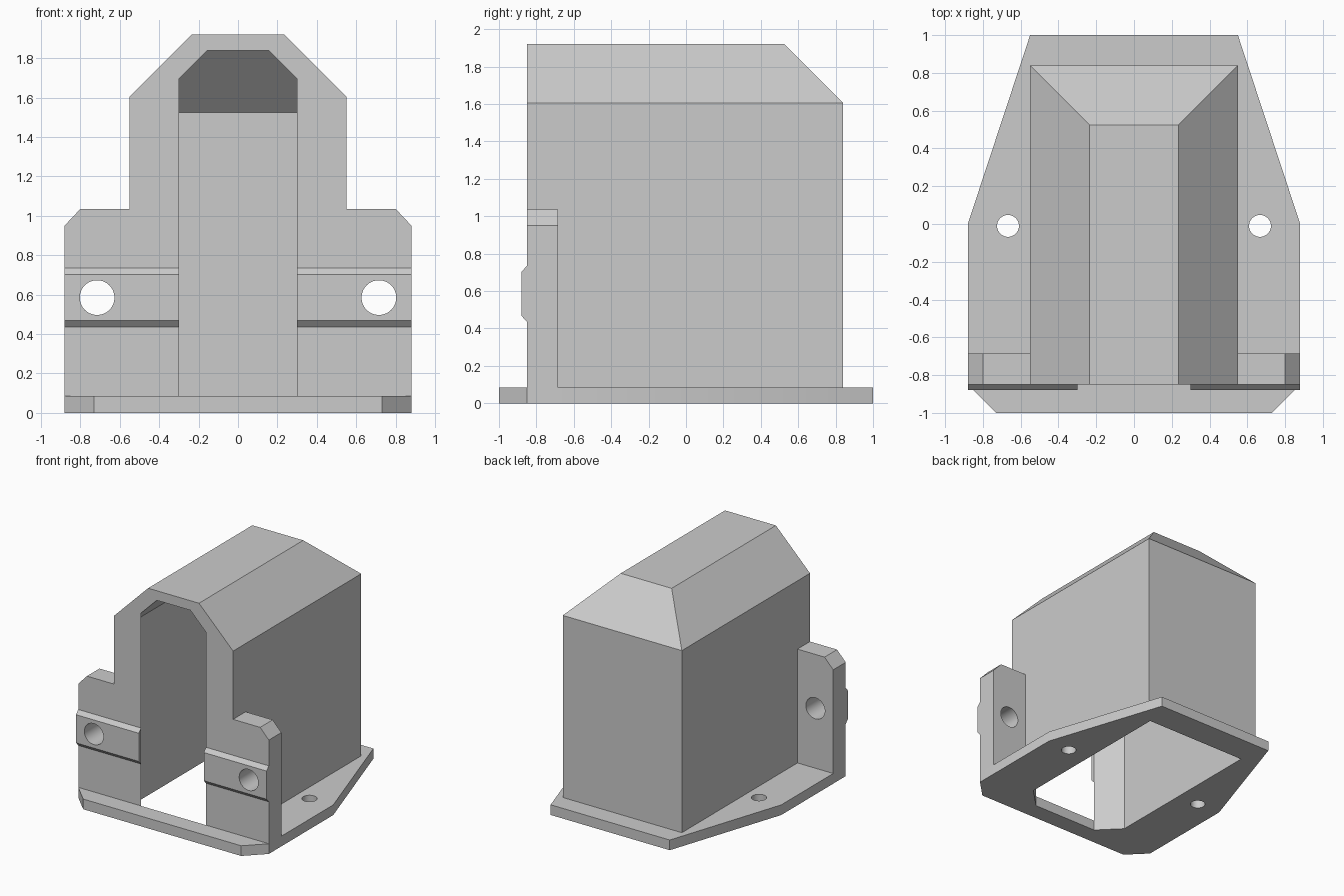
import bpy, bmesh, math
from mathutils import Vector

cube = bpy.data.objects.get("Cube")
if cube:
    bpy.data.objects.remove(cube, do_unlink=True)

grey = bpy.data.materials.new("light_grey")
grey.use_nodes = True
COLOUR = (0.6, 0.6, 0.6, 1)
grey.diffuse_color = COLOUR
grey.node_tree.nodes["Principled BSDF"].inputs["Base Color"].default_value = COLOUR


def loft(name, sections):
    """Solid through a list of matching closed sections."""
    bm = bmesh.new()
    rings = [[bm.verts.new(p) for p in s] for s in sections]
    n = len(rings[0])
    bm.faces.new(rings[0])
    bm.faces.new(rings[-1])
    for a, b in zip(rings, rings[1:]):
        for i in range(n):
            j = (i + 1) % n
            bm.faces.new((a[i], a[j], b[j], b[i]))
    bmesh.ops.recalc_face_normals(bm, faces=bm.faces)
    mesh = bpy.data.meshes.new(name)
    bm.to_mesh(mesh)
    bm.free()
    mesh.materials.append(grey)
    obj = bpy.data.objects.new(name, mesh)
    bpy.context.collection.objects.link(obj)
    return obj


def mirrored(half):
    """Close a right-hand outline with its mirror image across x = 0."""
    return half + [(-x, v) for x, v in reversed(half)]


def prism_z(name, outline, low, high):
    return loft(name, [[(x, y, z) for x, y in outline] for z in (low, high)])


def prism_y(name, outline, front, back):
    return loft(name, [[(x, y, z) for x, z in outline] for y in (front, back)])


def hipped_block(name, half, front, back, low, top):
    """Block with a roof sloping at the sides and the back."""
    def ring(inset, z):
        w, b = half - inset, back - inset
        return [(-w, front, z), (w, front, z), (w, b, z), (-w, b, z)]
    return loft(name, [ring(0, low), ring(0, top - SLOPE), ring(SLOPE, top)])


def cylinder(name, radius, centre, direction):
    n = 48
    axis = Vector(direction)
    u = axis.orthogonal().normalized()
    v = axis.normalized().cross(u)
    circle = [u * math.cos(math.tau * i / n) + v * math.sin(math.tau * i / n) for i in range(n)]
    return loft(name, [[Vector(centre) + axis * s + c * radius for c in circle] for s in (-1, 1)])


def combine(target, tool, operation):
    """Apply a boolean and remove the tool object."""
    mod = target.modifiers.new("cut", 'BOOLEAN')
    mod.operation = operation
    mod.solver = 'EXACT'
    mod.object = tool
    bpy.context.view_layer.objects.active = target
    bpy.ops.object.modifier_apply(modifier=mod.name)
    bpy.data.objects.remove(tool, do_unlink=True)


PLATE = 0.085      # base plate thickness
FRONT = -0.85      # front plane of the housing
WALL = 0.08        # shell thickness
SLOPE = 0.315      # roof chamfer
HALF, BACK, TOP = 0.55, 0.84, 1.92
DOOR = 0.30        # half width of the front opening
INNER = HALF - WALL
CORNER = FRONT + INNER - DOOR

# Base plate with floor opening and two screw holes
base = prism_z("base_plate", mirrored([(0.73, -1), (0.88, FRONT), (0.88, 0), (HALF, 1)]), 0, PLATE)
combine(base, prism_z("floor_cutter", mirrored(
    [(DOOR, FRONT), (INNER, CORNER), (INNER, BACK - WALL)]), -0.1, 0.2), 'DIFFERENCE')
for side in (-1, 1):
    combine(base, cylinder("screw_cutter", 0.058, (side * 0.667, -0.01, 0), (0, 0, 0.3)), 'DIFFERENCE')

# Housing with front flange and raised rib
housing = hipped_block("housing", HALF, FRONT, BACK, PLATE, TOP)
flange = prism_y("flange", mirrored([(0.88, PLATE), (0.88, 0.95), (0.80, 1.035)]), FRONT, -0.685)
combine(housing, flange, 'UNION')
rib_profile = [(-0.80, 0.435), (FRONT, 0.435), (-0.88, 0.468), (-0.88, 0.703), (FRONT, 0.735), (-0.80, 0.735)]
rib = loft("rib", [[(x, y, z) for y, z in rib_profile] for x in (-0.88, 0.88)])
combine(housing, rib, 'UNION')

# Hollow inside, narrowing to the front opening
cavity = hipped_block("cavity", INNER, -1.2, BACK - WALL, -0.1, TOP - WALL)
plan = prism_z("cavity_plan", mirrored(
    [(DOOR, -1.4), (DOOR, FRONT), (DOOR + 0.3, FRONT + 0.3), (DOOR + 0.3, 1)]), -0.3, 2.2)
combine(cavity, plan, 'INTERSECT')
combine(housing, cavity, 'DIFFERENCE')

# Mounting holes through the flange
for side in (-1, 1):
    combine(housing, cylinder("mount_cutter", 0.088, (side * 0.715, -0.78, 0.585), (0, 0.3, 0)), 'DIFFERENCE')

# Smooth the round holes, keep all other edges sharp
bpy.ops.object.select_all(action='DESELECT')
for obj in (base, housing):
    obj.select_set(True)
    bpy.context.view_layer.objects.active = obj
bpy.ops.object.shade_smooth_by_angle(angle=math.radians(30))
